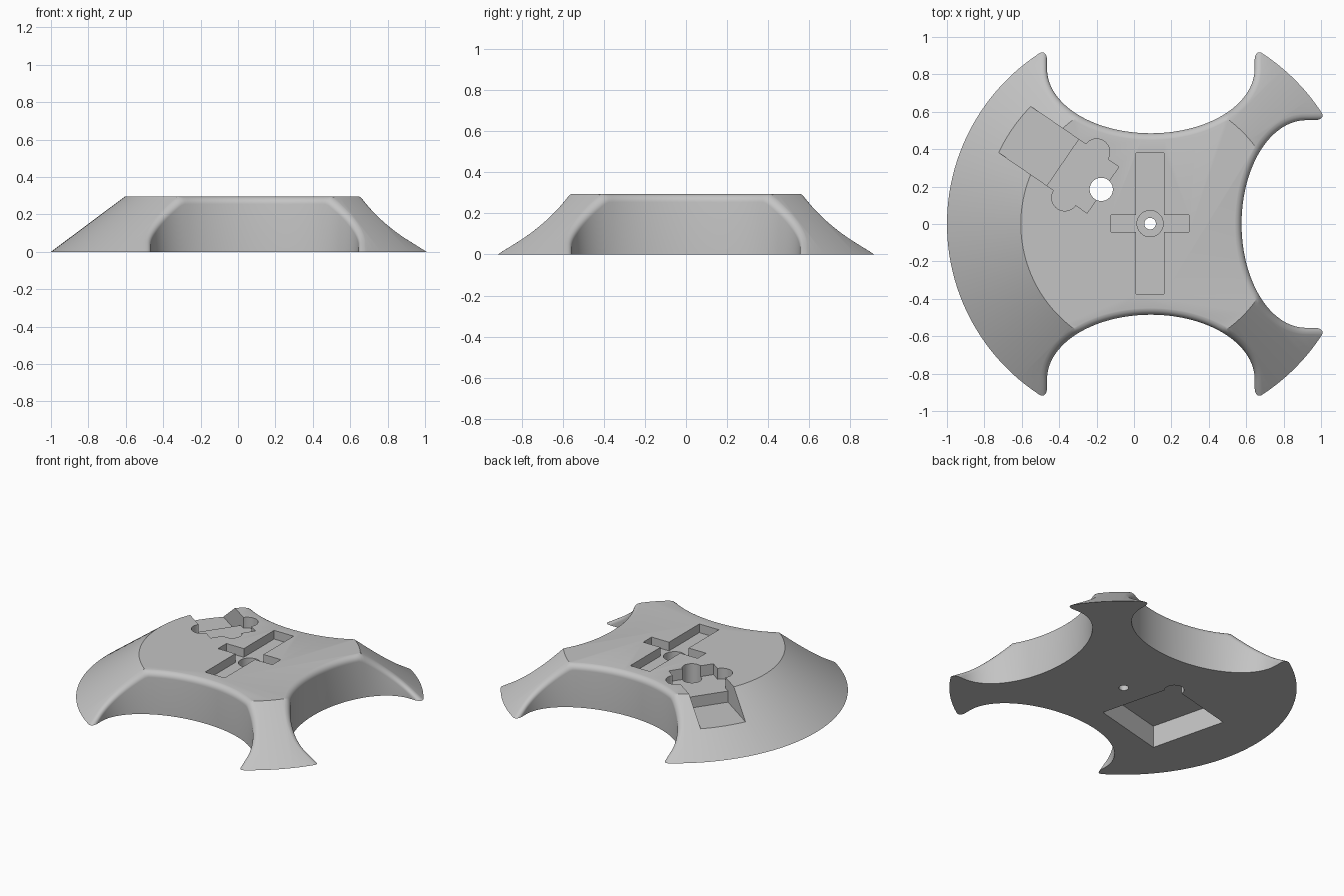
import bpy, bmesh, math
from mathutils import Vector, Matrix

if "Cube" in bpy.data.objects:
    bpy.data.objects.remove(bpy.data.objects["Cube"])

CX, R0, R1, H = 0.09, 1.09, 0.695, 0.295   # frustum centre, base/top radius, height
FILLET = 0.04

grey = bpy.data.materials.new("light grey")
grey.diffuse_color = (0.55, 0.55, 0.55, 1)
grey.use_nodes = True
grey.node_tree.nodes["Principled BSDF"].inputs["Base Color"].default_value = grey.diffuse_color


def make_object(name, bm):
    bmesh.ops.recalc_face_normals(bm, faces=bm.faces)
    mesh = bpy.data.meshes.new(name)
    bm.to_mesh(mesh)
    bm.free()
    ob = bpy.data.objects.new(name, mesh)
    bpy.context.collection.objects.link(ob)
    return ob


def cylinder(name, x, y, r, z0, z1, r_top=None, seg=48):
    bm = bmesh.new()
    bmesh.ops.create_cone(bm, cap_ends=True, segments=seg, radius1=r,
                          radius2=r if r_top is None else r_top, depth=z1 - z0,
                          matrix=Matrix.Translation((x, y, (z0 + z1) / 2)))
    return make_object(name, bm)


def box(name, center, size, z0, z1, angle=0):
    bm = bmesh.new()
    m = (Matrix.Translation((*center, (z0 + z1) / 2)) @ Matrix.Rotation(angle, 4, 'Z')
         @ Matrix.Diagonal((*size, z1 - z0, 1)))
    bmesh.ops.create_cube(bm, size=1, matrix=m)
    return make_object(name, bm)


def surface(x, y):
    """Height of the untrimmed frustum top, continued past its rim."""
    r = math.hypot(x, y)
    return min(H, H * (R0 - r) / (R0 - R1))


def bay_cutter(name, angle):
    """Half-elliptic bay whose wall rolls over into the top surface."""
    a, b, mid = 0.555, 0.345, 0.83
    rail = [(Vector((-a, mid + 0.5 - 0.02 * i)), Vector((-1, 0))) for i in range(25)]
    n = 72
    for i in range(n + 1):
        t = math.pi + math.pi * i / n
        rail.append((Vector((a * math.cos(t), mid + b * math.sin(t))),
                     Vector((math.cos(t) / a, math.sin(t) / b)).normalized()))
    rail += [(Vector((a, mid + 0.02 * i)), Vector((1, 0))) for i in range(1, 26)]
    rot = Matrix.Rotation(angle - math.pi / 2, 4, 'Z')
    bm = bmesh.new()
    columns = []
    for p, nrm in rail:
        pts = [(p.x, p.y, -1)]
        for k in range(8):
            s = math.pi / 2 * k / 7
            w = FILLET * (1 - math.cos(s))
            q = p + nrm * w
            pts.append((q.x, q.y, surface(*q) - FILLET * (1 - math.sin(s)) + 0.001 * (k == 7)))
        pts.append((q.x, q.y, 1))
        columns.append([bm.verts.new(rot @ Vector(c) + Vector((CX, 0, 0))) for c in pts])
    for c, d in zip(columns, columns[1:]):
        for k in range(len(c) - 1):
            bm.faces.new((c[k], d[k], d[k + 1], c[k + 1]))
    bm.faces.new([c[0] for c in columns])
    bm.faces.new([c[-1] for c in columns])
    bm.faces.new(columns[0] + columns[-1][::-1])
    return make_object(name, bm)


# Main body: shallow frustum
body = cylinder("base_body", CX, 0, R0, 0, H, R1, 160)

# Three scooped bays
cutters = [bay_cutter("bay_cutter_%d" % i, math.radians(a)) for i, a in enumerate((0, 90, 270))]

# Cross-shaped recess with counterbore and screw hole
cutters += [
    box("cross_long_cutter", (0.086, 0.002), (0.15, 0.755), H - 0.06, 0.5),
    box("cross_short_cutter", (0.086, 0.002), (0.417, 0.092), H - 0.06, 0.5),
    cylinder("counterbore_cutter", 0.086, 0.002, 0.07, H - 0.12, 0.5),
    cylinder("screw_hole_cutter", 0.086, 0.002, 0.031, -0.5, 0.6),
]

# Stepped slanted recess: low outer floor, higher inner floor with round ears
ANG = math.radians(-34.4)
axis = Vector((math.cos(ANG), math.sin(ANG)))
start = Vector((-0.642, 0.508))


def along(u):
    return start + axis * u


cutters += [
    box("outer_recess_cutter", along(0.108), (0.416, 0.30), 0.143, 0.5, ANG),
    box("inner_recess_cutter", along(0.437), (0.28, 0.30), 0.22, 0.5, ANG),
    cylinder("ear_cutter_a", -0.2, 0.385, 0.07, 0.22, 0.55),
    cylinder("ear_cutter_b", -0.37, 0.14, 0.07, 0.22, 0.55),
    cylinder("cable_hole_cutter", -0.175, 0.185, 0.062, -0.4, 0.6),
]

# Square cavity open to the underside
cutters.append(box("underside_cavity_cutter", (-0.34, -0.122), (0.54, 0.54), -0.3, 0.153,
                   math.radians(14.2)))

for c in cutters:
    m = body.modifiers.new(c.name, 'BOOLEAN')
    m.operation, m.solver, m.object = 'DIFFERENCE', 'EXACT', c

# Bake the cuts and discard the helpers
deps = bpy.context.evaluated_depsgraph_get()
mesh = bpy.data.meshes.new_from_object(body.evaluated_get(deps))
body.modifiers.clear()
body.data = mesh
for c in cutters:
    bpy.data.objects.remove(c, do_unlink=True)
mesh.materials.clear()
mesh.materials.append(grey)

bpy.ops.object.select_all(action='DESELECT')
body.select_set(True)
bpy.context.view_layer.objects.active = body
bpy.ops.object.shade_smooth_by_angle(angle=math.radians(25))
